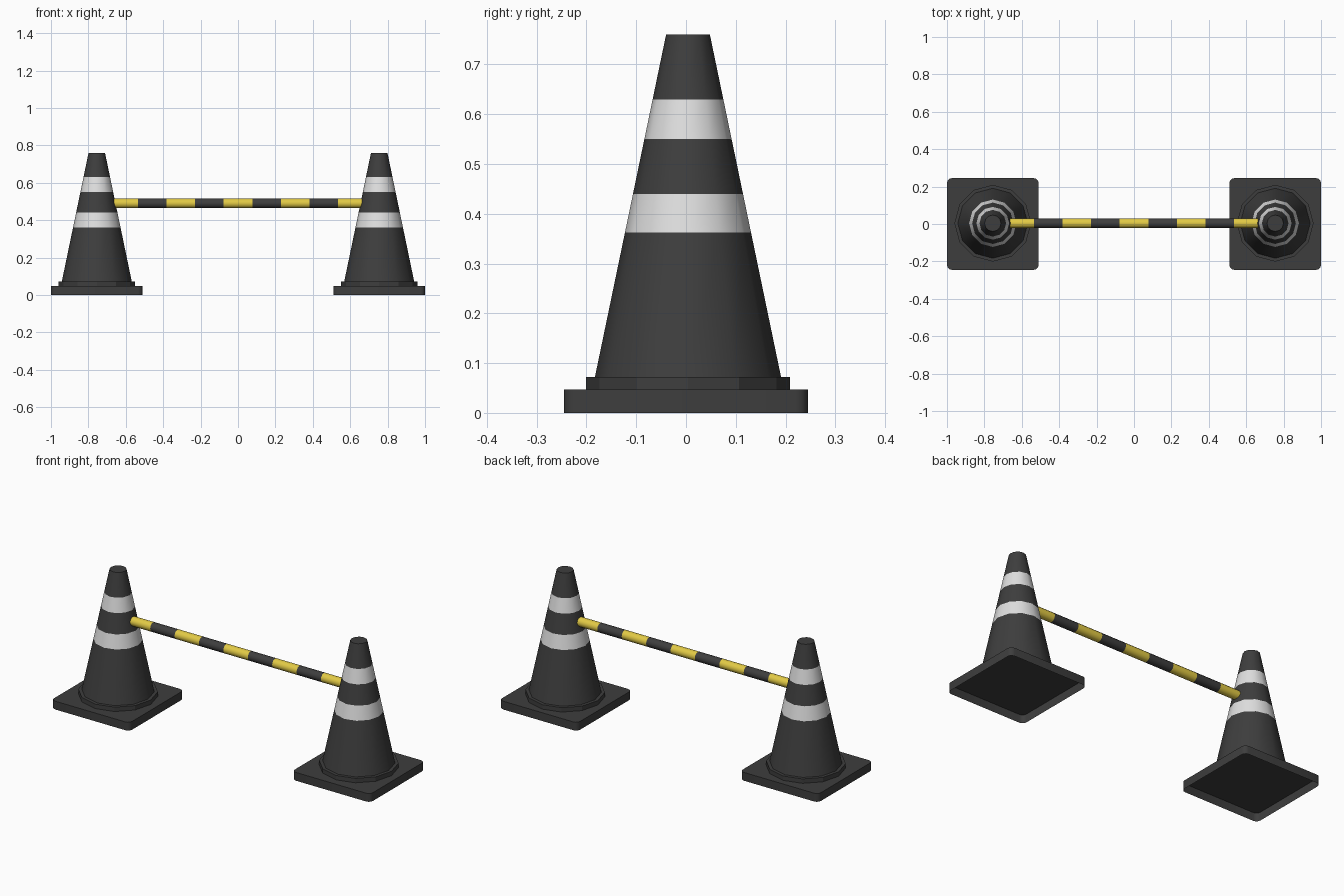
import bpy, bmesh, math

if "Cube" in bpy.data.objects:
    bpy.data.objects.remove(bpy.data.objects["Cube"])

CX, CY = 0.755, 0.004      # cone centre
POLE_Z = 0.49


def material(name, rgb):
    m = bpy.data.materials.new(name)
    m.diffuse_color = (*rgb, 1)
    m.use_nodes = True
    m.node_tree.nodes["Principled BSDF"].inputs["Base Color"].default_value = m.diffuse_color
    return m


DARK = material("dark rubber", (0.048, 0.048, 0.048))
WHITE = material("white band", (0.74, 0.74, 0.74))
YELLOW = material("yellow stripe", (0.76, 0.59, 0.06))


def finish(bm, name, mats, loc, smooth=True):
    me = bpy.data.meshes.new(name)
    bm.to_mesh(me)
    bm.free()
    for m in mats:
        me.materials.append(m)
    ob = bpy.data.objects.new(name, me)
    bpy.context.collection.objects.link(ob)
    ob.location = loc
    if smooth:
        bpy.ops.object.select_all(action='DESELECT')
        ob.select_set(True)
        bpy.context.view_layer.objects.active = ob
        bpy.ops.object.shade_smooth_by_angle(angle=math.radians(40))
    return ob


def lathe(profile, sides, colours, cap_bottom=True):
    """Stack of (radius, z) rings around z; colours gives one index per segment."""
    bm = bmesh.new()
    rings = [[bm.verts.new((r * math.cos(2 * math.pi * i / sides),
                            r * math.sin(2 * math.pi * i / sides), z))
              for i in range(sides)] for r, z in profile]
    for a, b, c in zip(rings, rings[1:], colours):
        for i in range(sides):
            j = (i + 1) % sides
            bm.faces.new((a[i], a[j], b[j], b[i])).material_index = c
    bm.faces.new(rings[-1]).material_index = colours[-1]
    if cap_bottom:
        bm.faces.new(rings[0][::-1]).material_index = colours[0]
    return bm


def base_plate(name, x):
    # rounded square tray, open underneath
    half, rad, top = 0.245, 0.025, 0.047
    pts = []
    for k in range(4):
        a0 = math.pi / 2 * k
        cx = (half - rad) * (1 if k in (0, 3) else -1)
        cy = (half - rad) * (1 if k in (0, 1) else -1)
        for s in range(4):
            a = a0 + math.pi / 2 * s / 3
            pts.append((cx + rad * math.cos(a), cy + rad * math.sin(a)))
    bm = bmesh.new()
    lo = [bm.verts.new((px, py, 0)) for px, py in pts]
    hi = [bm.verts.new((px, py, top)) for px, py in pts]
    bm.faces.new(hi)
    for i in range(len(pts)):
        j = (i + 1) % len(pts)
        bm.faces.new((lo[i], lo[j], hi[j], hi[i]))
    finish(bm, name, [DARK], (x, 0, 0))


def cone_radius(z):
    return 0.187 + (0.044 - 0.187) * (z - 0.072) / (0.76 - 0.072)


for side, x in (("left", -CX), ("right", CX)):
    base_plate(side + "_base", x)
    # low collar at the foot of the cone
    finish(lathe([(0.205, 0.047), (0.205, 0.072)], 12, [0], False),
           side + "_collar", [DARK], (x, CY, 0), smooth=False)
    # tapered body with two white bands
    zs = [0.072, 0.362, 0.44, 0.55, 0.63, 0.76]
    finish(lathe([(cone_radius(z), z) for z in zs], 12, [0, 1, 0, 1, 0], False),
           side + "_cone", [DARK, WHITE], (x, CY, 0))

# striped pole between the cones
step, end = 0.153, 0.662
xs = [-end] + [(k + 0.5) * step for k in range(-4, 4)] + [end]
pole = finish(lathe([(0.026, v) for v in xs], 12, [k % 2 for k in range(9)]),
              "striped_pole", [YELLOW, DARK], (0, CY, POLE_Z))
pole.rotation_euler = (0, math.pi / 2, 0)
